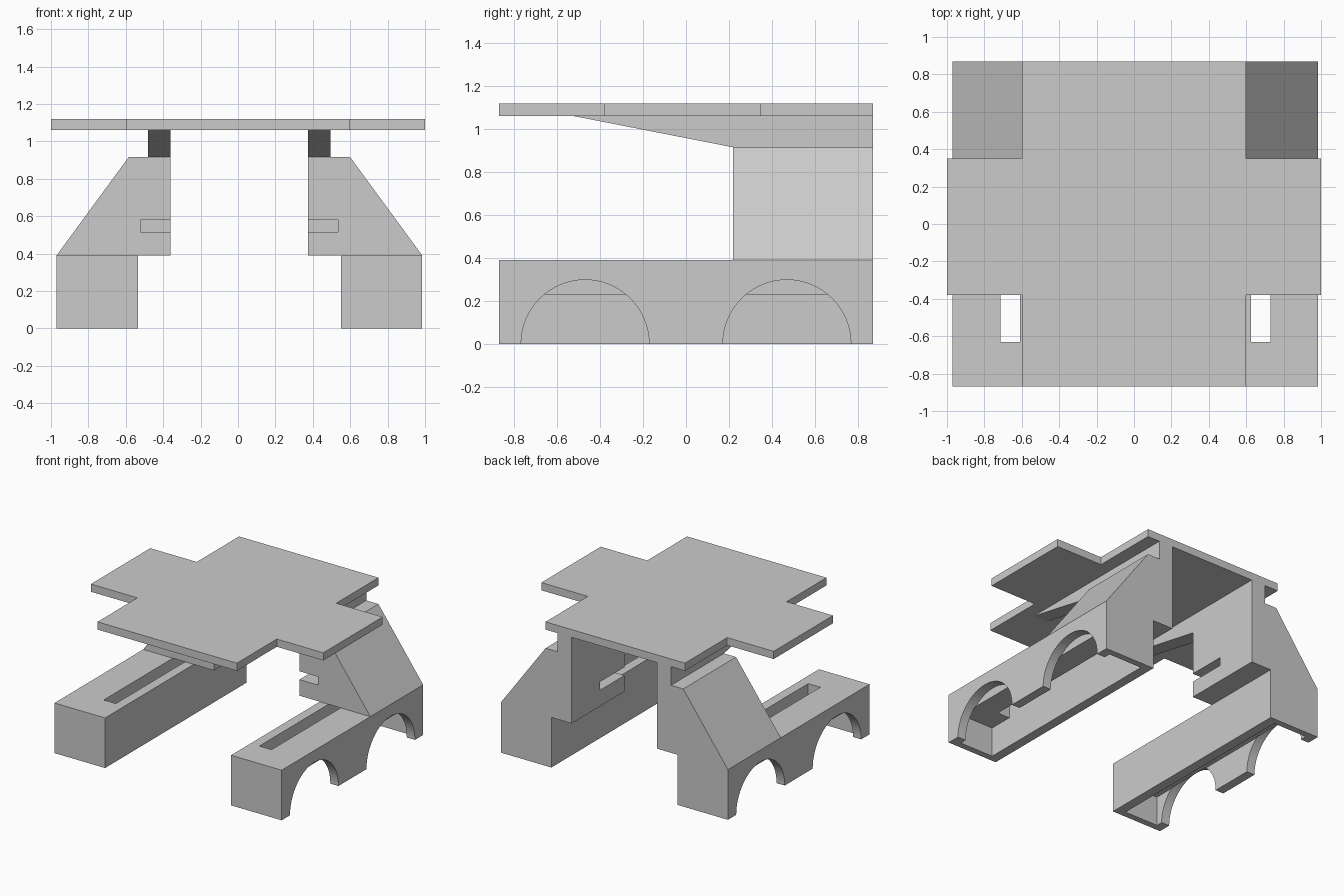
import bpy
import bmesh
import math

old = bpy.data.objects.get("Cube")
if old:
    bpy.data.objects.remove(old, do_unlink=True)

gray = bpy.data.materials.new("plain_gray")
gray.use_nodes = True
gray.diffuse_color = (0.6, 0.6, 0.6, 1)
gray.node_tree.nodes["Principled BSDF"].inputs["Base Color"].default_value = (0.6, 0.6, 0.6, 1)

CENTRE = 0.0075  # mirror plane of the side parts


def prism(name, profile, axis, lo, hi, side=1):
    """Extrude a closed 2D profile along an axis; side -1 mirrors it."""
    def place(p, d):
        x, y, z = {"x": (d, p[0], p[1]), "y": (p[0], d, p[1]), "z": (p[0], p[1], d)}[axis]
        return (x if side > 0 else 2 * CENTRE - x, y, z)

    bm = bmesh.new()
    a = [bm.verts.new(place(p, lo)) for p in profile]
    b = [bm.verts.new(place(p, hi)) for p in profile]
    bm.faces.new(a)
    bm.faces.new(b[::-1])
    n = len(profile)
    for i in range(n):
        j = (i + 1) % n
        bm.faces.new((a[i], b[i], b[j], a[j]))
    bmesh.ops.recalc_face_normals(bm, faces=bm.faces[:])
    mesh = bpy.data.meshes.new(name)
    bm.to_mesh(mesh)
    bm.free()
    mesh.materials.append(gray)
    obj = bpy.data.objects.new(name, mesh)
    bpy.context.collection.objects.link(obj)
    return obj


def box(name, x, y, z, side=1):
    corners = [(x[0], y[0]), (x[1], y[0]), (x[1], y[1]), (x[0], y[1])]
    return prism(name, corners, "z", z[0], z[1], side)


def cut(target, cutter):
    mod = target.modifiers.new("cut", "BOOLEAN")
    mod.operation = "DIFFERENCE"
    mod.solver = "EXACT"
    mod.object = cutter
    bpy.context.view_layer.objects.active = target
    bpy.ops.object.modifier_apply(modifier=mod.name)
    bpy.data.objects.remove(cutter, do_unlink=True)


# Cross-shaped roof plate
quarter = [(1, -0.38), (1, 0.35), (0.6, 0.35), (0.6, 0.87)]
outline = [(0.6, -0.87), (0.6, -0.38)] + quarter
outline += [(-x, y) for x, y in reversed(outline)]
prism("roof", outline, "z", 1.06, 1.12)

for label, side in (("left", 1), ("right", -1)):
    # Long lower body, hollow underneath
    body = box(label + "_body", (0.55, 0.985), (-0.87, 0.87), (0, 0.39), side)
    cut(body, box("cavity", (0.625, 0.915), (-0.82, 0.82), (-0.1, 0.23), side))
    cut(body, box("slot", (0.625, 0.73), (-0.63, 0.63), (0.1, 0.5), side))

    # Wheel arches through the outer wall
    for y in (-0.47, 0.47):
        circle = [(y + 0.298 * math.cos(t * math.pi / 32), 0.298 * math.sin(t * math.pi / 32))
                  for t in range(64)]
        cut(body, prism("arch", circle, "x", 0.91, 1.1, side))

    # Sloped rear tower with a notch at its inner front edge
    slope = [(0.375, 0.39), (0.985, 0.39), (0.6, 0.915), (0.375, 0.915)]
    tower = prism(label + "_tower", slope, "y", 0.22, 0.87, side)
    cut(tower, box("notch", (0.3, 0.535), (0.1, 0.52), (0.515, 0.58), side))

    # Tapered rail carrying the roof
    taper = [(-0.52, 1.06), (0.22, 0.915), (0.87, 0.915), (0.87, 1.06)]
    prism(label + "_roof_rail", taper, "x", 0.375, 0.495, side)
